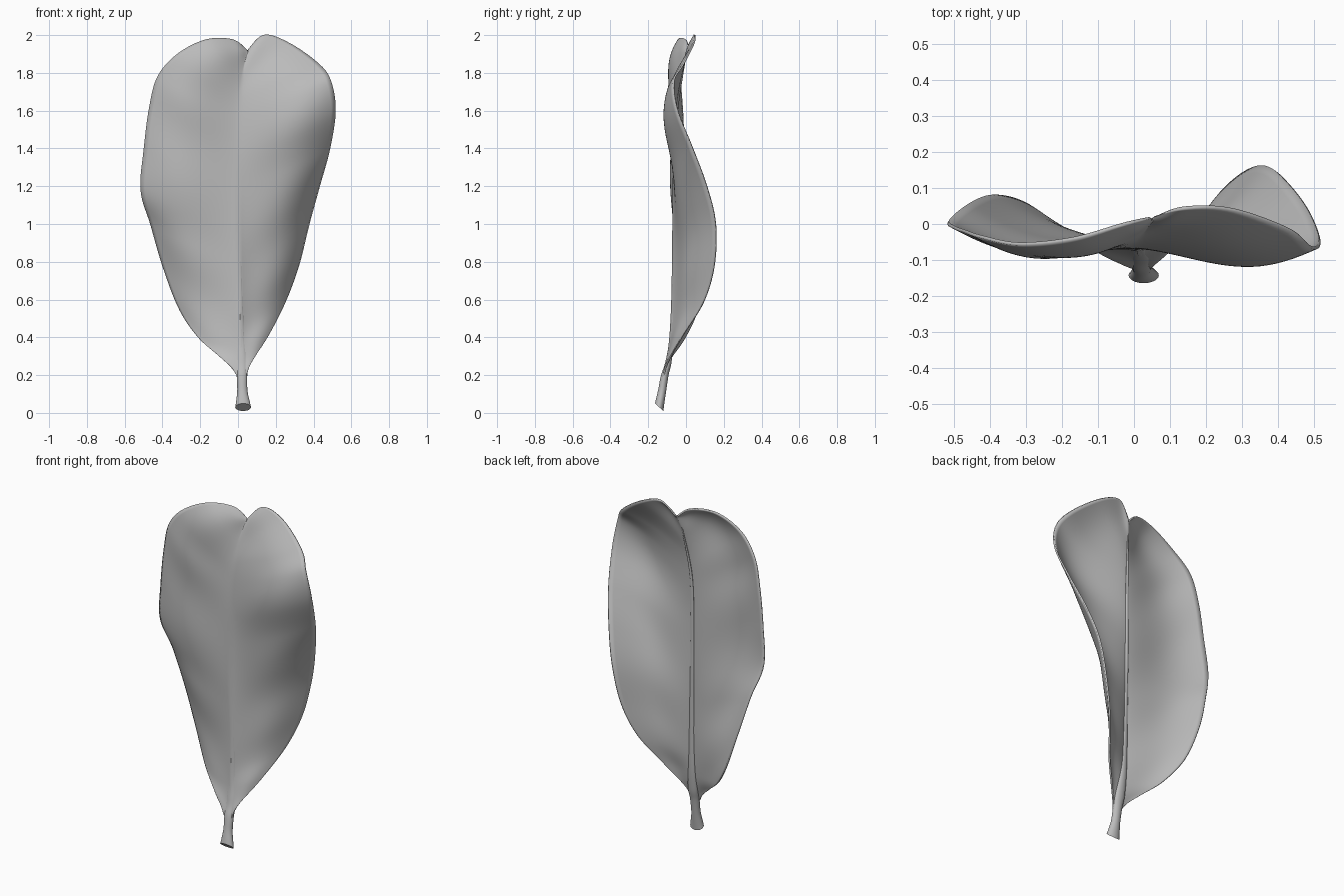
import bpy, bmesh, math
from mathutils import Vector

if "Cube" in bpy.data.objects:
    bpy.data.objects.remove(bpy.data.objects["Cube"], do_unlink=True)

mat = bpy.data.materials.new("leaf grey")
mat.use_nodes = True
GREY = (0.5, 0.5, 0.5, 1)
mat.diffuse_color = GREY
mat.node_tree.nodes["Principled BSDF"].inputs["Base Color"].default_value = GREY


def spline(points, t):
    """Smooth curve through the points, t from 0 to 1."""
    n = len(points) - 1
    i = min(int(t * n), n - 1)
    f = t * n - i
    a, b, c, d = (Vector(points[min(max(k, 0), n)]) for k in range(i - 1, i + 3))
    return b + (c - a) * f / 2 + (2 * a - 5 * b + 4 * c - d) * f * f / 2 \
        + (3 * b - a - 3 * c + d) * f ** 3 / 2


def finish(bm, name):
    bmesh.ops.recalc_face_normals(bm, faces=bm.faces)
    mesh = bpy.data.meshes.new(name)
    bm.to_mesh(mesh)
    bm.free()
    obj = bpy.data.objects.new(name, mesh)
    bpy.context.collection.objects.link(obj)
    mesh.materials.append(mat)
    for o in bpy.context.selected_objects:
        o.select_set(False)
    obj.select_set(True)
    bpy.context.view_layer.objects.active = obj
    bpy.ops.object.shade_smooth_by_angle(angle=math.radians(50))
    return obj


# Midrib and the two margins, paired from the stalk up to the notch
RIB = [(.022, -.12, .18), (.021, -.112, .22), (.02, -.102, .27),
       (.015, -.088, .36), (.01, -.079, .47), (.01, -.073, .62),
       (.005, -.07, .8), (0, -.068, 1), (0, -.066, 1.2), (0, -.064, 1.4),
       (.005, -.058, 1.55), (.01, -.048, 1.67), (.02, -.033, 1.76),
       (.03, -.016, 1.83), (.05, .01, 1.91)]
MODEL_RIGHT = [(-.004, -.12, .19), (-.035, -.108, .24), (-.1, -.075, .3),
               (-.21, -.005, .4), (-.31, .06, .55), (-.395, .078, .77),
               (-.462, .053, 1), (-.514, .008, 1.18), (-.497, -.01, 1.4),
               (-.47, -.02, 1.61), (-.425, -.035, 1.78), (-.32, -.055, 1.9),
               (-.17, -.04, 1.975), (-.03, 0, 1.975), (.045, .018, 1.92)]
MODEL_LEFT = [(.046, -.12, .19), (.058, -.108, .24), (.09, -.08, .3),
              (.165, -.01, .42), (.25, .095, .59), (.32, .15, .78),
              (.375, .157, 1), (.43, .11, 1.2), (.485, .035, 1.4),
              (.515, -.045, 1.6), (.492, -.065, 1.755), (.43, -.015, 1.845),
              (.275, .04, 1.955), (.14, .045, 2), (.055, .02, 1.92)]


def right_arch(t):
    return .035 + .08 * t


def left_arch(t):
    return .03 + .08 * math.sin(math.pi * t ** .8)


# Blade: two quilted halves that share the midrib
ROWS, COLS = 110, 22
bm = bmesh.new()
for margin, phase, bulge in ((MODEL_RIGHT, 0, right_arch),
                             (MODEL_LEFT, 1.5, left_arch)):
    grid = []
    for r in range(ROWS + 1):
        t = r / ROWS
        rib, edge = spline(RIB, t), spline(margin, t)
        width = (edge - rib).length
        row = []
        for c in range(COLS + 1):
            u = c / COLS
            p = rib.lerp(edge, u)
            arch = math.sin(math.pi * u ** 1.4) * width
            p.y -= arch * bulge(t)
            p.y += .008 * arch * math.sin(t * 44 + phase - u)
            p.z -= .06 * arch * (1 - t)
            row.append(bm.verts.new(p))
        grid.append(row)
    for lower, upper in zip(grid, grid[1:]):
        for c in range(COLS):
            bm.faces.new((lower[c], lower[c + 1], upper[c + 1], upper[c]))
bmesh.ops.remove_doubles(bm, verts=bm.verts, dist=.0005)
blade = finish(bm, "leaf_blade")
solid = blade.modifiers.new("thickness", "SOLIDIFY")
solid.thickness = .009
solid.offset = 0

# Stalk running into a tapering midrib: x, y, z, half width, half depth, slant
STALK = [(.027, -.142, .03, .042, .022, -.9), (.026, -.137, .06, .036, .022, -.6),
         (.023, -.126, .12, .027, .021, -.2), (.021, -.112, .2, .028, .02, 0),
         (.02, -.091, .28, .03, .016, 0), (.012, -.071, .45, .02, .01, 0),
         (.006, -.064, .8, .014, .008, 0), (0, -.06, 1.2, .011, .007, 0),
         (.004, -.053, 1.55, .009, .006, 0), (.034, -.008, 1.85, .004, .003, 0)]
SIDES, STEPS = 20, 60
bm = bmesh.new()
rings = []
for s in range(STEPS + 1):
    # Spline the placement and the section separately
    x, y, z = spline([k[:3] for k in STALK], s / STEPS)
    w, d, slant = spline([k[3:] for k in STALK], s / STEPS)
    ring = []
    for k in range(SIDES):
        a = math.tau * k / SIDES
        dy = d * math.sin(a)
        ring.append(bm.verts.new((x + w * math.cos(a), y + dy, z + slant * dy)))
    rings.append(ring)
for lower, upper in zip(rings, rings[1:]):
    for k in range(SIDES):
        j = (k + 1) % SIDES
        bm.faces.new((lower[k], lower[j], upper[j], upper[k]))
bm.faces.new(rings[0])
bm.faces.new(rings[-1])
finish(bm, "stalk_and_midrib")
